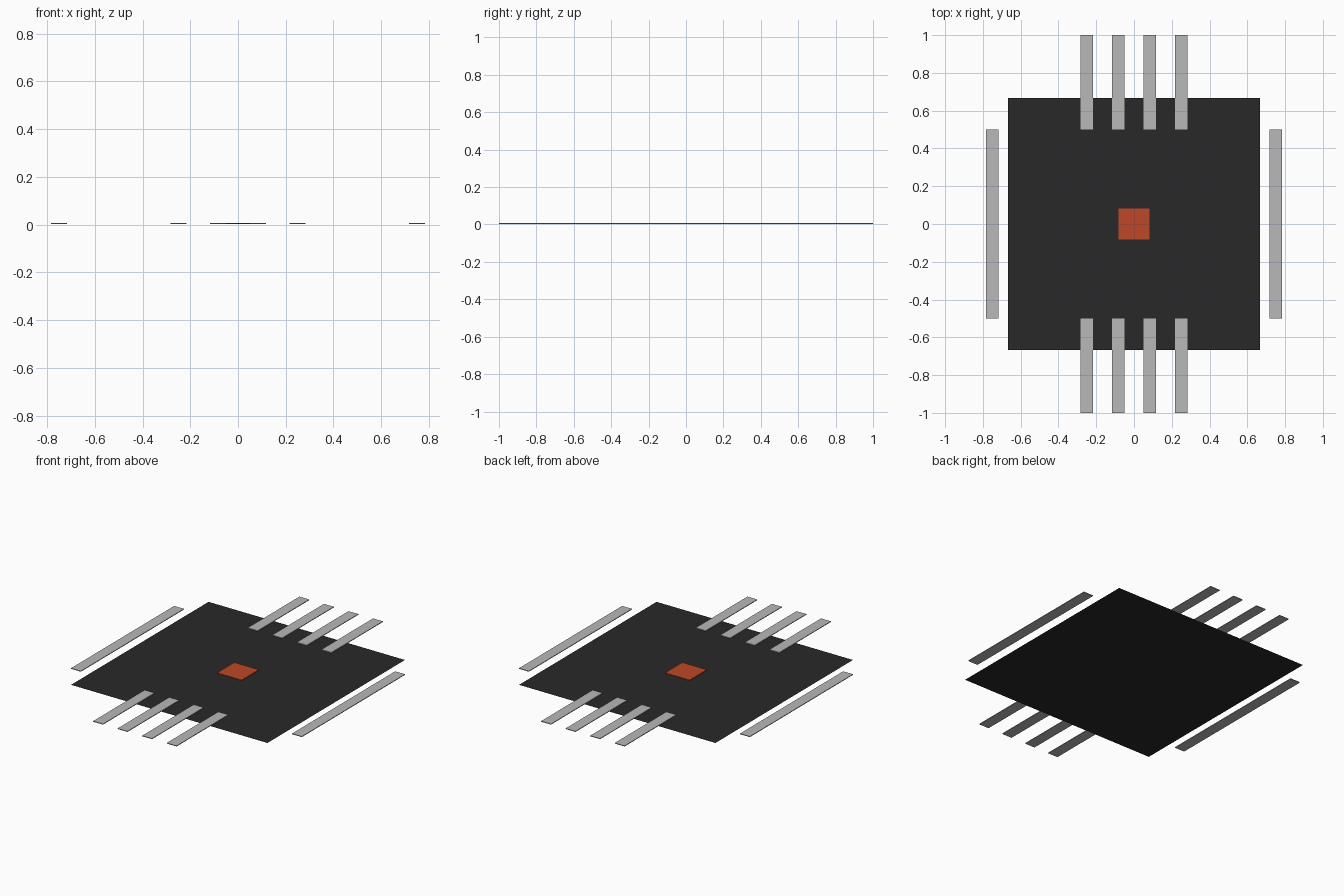
import bpy

if "Cube" in bpy.data.objects:
    bpy.data.objects.remove(bpy.data.objects["Cube"])

LOW, HIGH = 0.0033, 0.0075  # underside and top of the thin strips


def material(name, rgb):
    mat = bpy.data.materials.new(name)
    mat.diffuse_color = (*rgb, 1)
    mat.use_nodes = True
    mat.node_tree.nodes["Principled BSDF"].inputs["Base Color"].default_value = mat.diffuse_color
    return mat


def sheet(name, x, y, width, depth, mat):
    """Flat rectangle on the ground facing up, centred on (x, y)."""
    bpy.ops.mesh.primitive_plane_add(size=1, location=(x, y, 0))
    return finish(name, (width, depth, 1), mat)


def strip(name, x, y, width, depth, mat):
    """Thin slab just above the base plate, centred on (x, y)."""
    bpy.ops.mesh.primitive_cube_add(size=1, location=(x, y, (LOW + HIGH) / 2))
    return finish(name, (width, depth, HIGH - LOW), mat)


def finish(name, scale, mat):
    obj = bpy.context.object
    obj.name = name
    obj.scale = scale
    obj.data.materials.append(mat)
    return obj


dark = material("dark", (0.022, 0.022, 0.022))
orange = material("orange", (0.51, 0.064, 0.021))
grey = material("grey", (0.48, 0.48, 0.48))

# Square base plate on the ground
sheet("base_plate", 0, 0, 1.3333, 1.3333, dark)

# Small square in the middle
strip("centre_square", 0, 0, 0.1667, 0.1667, orange)

# Four strips across the front edge and four across the back edge
for label, side in (("front", -1), ("back", 1)):
    for i in range(4):
        strip(f"{label}_strip_{i + 1}", (i - 1.5) / 6, side * 0.75, 0.0667, 0.5, grey)

# One long strip beside the plate on the left and on the right
for label, side in (("left", -1), ("right", 1)):
    strip(f"{label}_side_strip", side * 0.75, 0, 0.0667, 1.0, grey)
